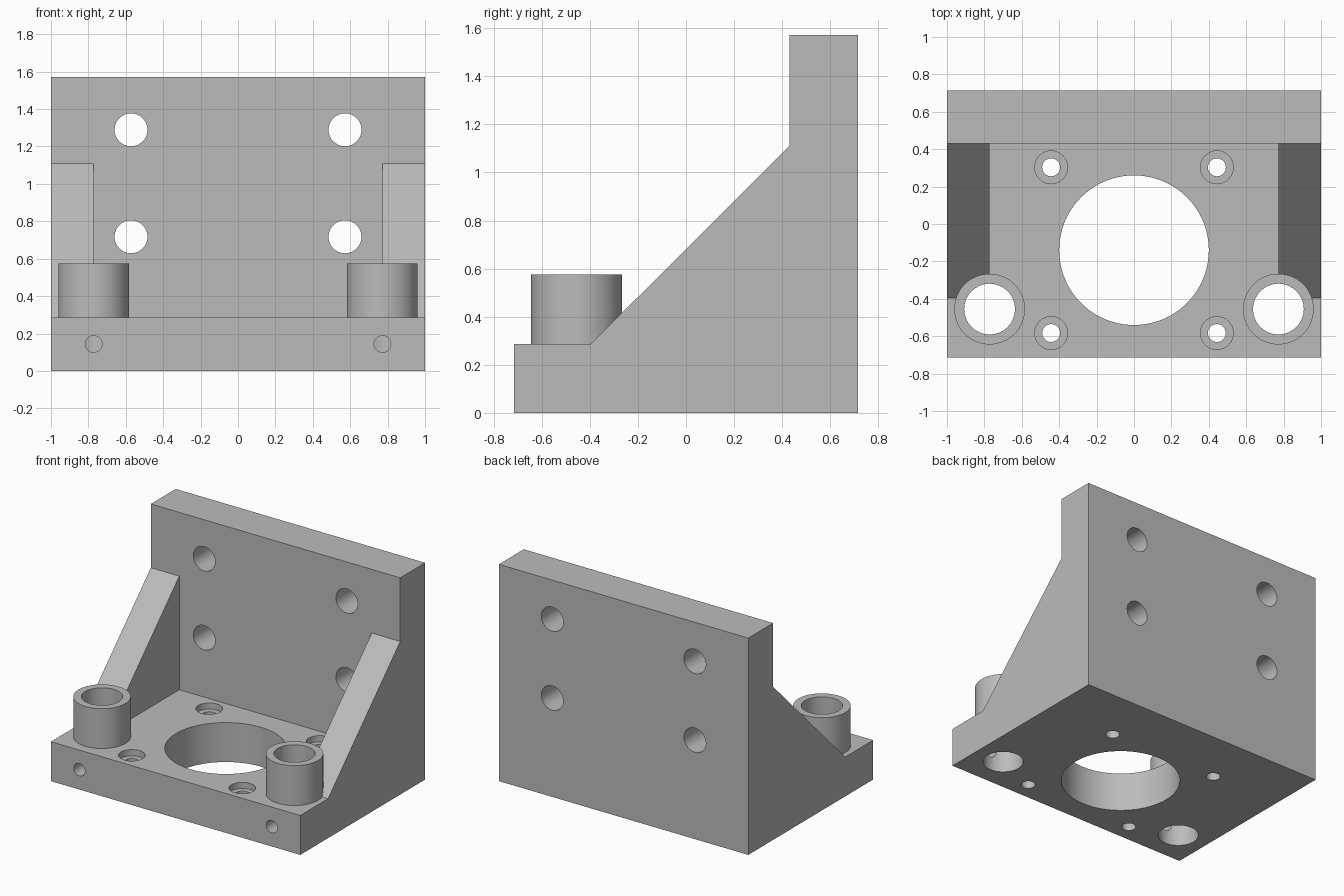
import bpy
import bmesh
import math
from mathutils import Matrix, Vector

cube = bpy.data.objects.get("Cube")
if cube:
    bpy.data.objects.remove(cube, do_unlink=True)

grey = bpy.data.materials.new("machined_grey")
grey.use_nodes = True
colour = (0.5, 0.5, 0.5, 1)
grey.diffuse_color = colour
grey.node_tree.nodes["Principled BSDF"].inputs["Base Color"].default_value = colour

FRONT, BACK, WALL_Y = -0.715, 0.715, 0.43
BASE_Z, TOP_Z = 0.286, 1.572
HOLE_Y = -0.14                     # centre of the large bore
TUBE_X, TUBE_Y, TUBE_Z = 0.772, -0.455, 0.575


def finish(name, bm):
    bmesh.ops.recalc_face_normals(bm, faces=bm.faces)
    mesh = bpy.data.meshes.new(name)
    bm.to_mesh(mesh)
    bm.free()
    mesh.materials.append(grey)
    obj = bpy.data.objects.new(name, mesh)
    bpy.context.collection.objects.link(obj)
    return obj


def extrude_x(name, profile, x0, x1):
    """Extrude a (y, z) outline along x."""
    bm = bmesh.new()
    face = bm.faces.new([bm.verts.new((x0, y, z)) for y, z in profile])
    moved = bmesh.ops.extrude_face_region(bm, geom=[face])["geom"]
    bmesh.ops.translate(bm, vec=(x1 - x0, 0, 0),
                        verts=[v for v in moved if isinstance(v, bmesh.types.BMVert)])
    return finish(name, bm)


def cylinder(name, start, end, radius, sides=48):
    a, b = Vector(start), Vector(end)
    turn = (b - a).to_track_quat("Z", "Y").to_matrix().to_4x4()
    bm = bmesh.new()
    bmesh.ops.create_cone(bm, cap_ends=True, segments=sides, radius1=radius, radius2=radius,
                          depth=(b - a).length, matrix=Matrix.Translation((a + b) / 2) @ turn)
    return finish(name, bm)


def combine(target, tool, operation):
    """Apply a boolean and discard the tool."""
    tool.hide_render = True
    mod = target.modifiers.new(operation.lower(), "BOOLEAN")
    mod.operation = operation
    mod.solver = "EXACT"
    mod.object = tool
    bpy.context.view_layer.objects.active = target
    bpy.ops.object.modifier_apply(modifier=mod.name)
    bpy.data.objects.remove(tool, do_unlink=True)


# Base plate and upright wall
bracket = extrude_x("mounting_bracket", [
    (FRONT, 0), (BACK, 0), (BACK, TOP_Z), (WALL_Y, TOP_Z),
    (WALL_Y, BASE_Z), (FRONT, BASE_Z)], -1, 1)

# Side gussets, sharing the plate's outer faces
gusset = [(-0.396, BASE_Z), (-0.396, 0.1), (0.6, 0.1), (0.6, 1.11), (WALL_Y, 1.11)]
for side in (-1, 1):
    combine(bracket, extrude_x("gusset", gusset, side * 0.772, side), "UNION")

# Guide tubes
for side in (-1, 1):
    x = side * TUBE_X
    combine(bracket, cylinder("tube", (x, TUBE_Y, 0.1), (x, TUBE_Y, TUBE_Z), 0.189, 64), "UNION")

# Large central bore
combine(bracket, cylinder("bore", (0, HOLE_Y, -0.1), (0, HOLE_Y, 0.5), 0.4, 96), "DIFFERENCE")

for side in (-1, 1):
    # Tube bores and the cross holes that reach them from the front
    x = side * TUBE_X
    combine(bracket, cylinder("tube_bore", (x, TUBE_Y, -0.1), (x, TUBE_Y, 0.8), 0.136, 32),
            "DIFFERENCE")
    combine(bracket, cylinder("cross_hole", (x, FRONT - 0.1, 0.144), (x, TUBE_Y, 0.144), 0.045, 24),
            "DIFFERENCE")
    # Counterbored screw holes around the central bore
    x = side * 0.443
    for y in (HOLE_Y - 0.443, HOLE_Y + 0.443):
        combine(bracket, cylinder("screw_hole", (x, y, -0.1), (x, y, 0.4), 0.048, 24), "DIFFERENCE")
        combine(bracket, cylinder("counterbore", (x, y, BASE_Z - 0.045), (x, y, 0.4), 0.088, 32),
                "DIFFERENCE")
    # Wall holes
    x = side * 0.572
    for z in (0.717, 1.289):
        combine(bracket, cylinder("wall_hole", (x, 0.3, z), (x, 0.9, z), 0.088, 40), "DIFFERENCE")

bpy.ops.object.select_all(action="DESELECT")
bracket.select_set(True)
bpy.context.view_layer.objects.active = bracket
bpy.ops.object.shade_smooth_by_angle(angle=math.radians(30))
